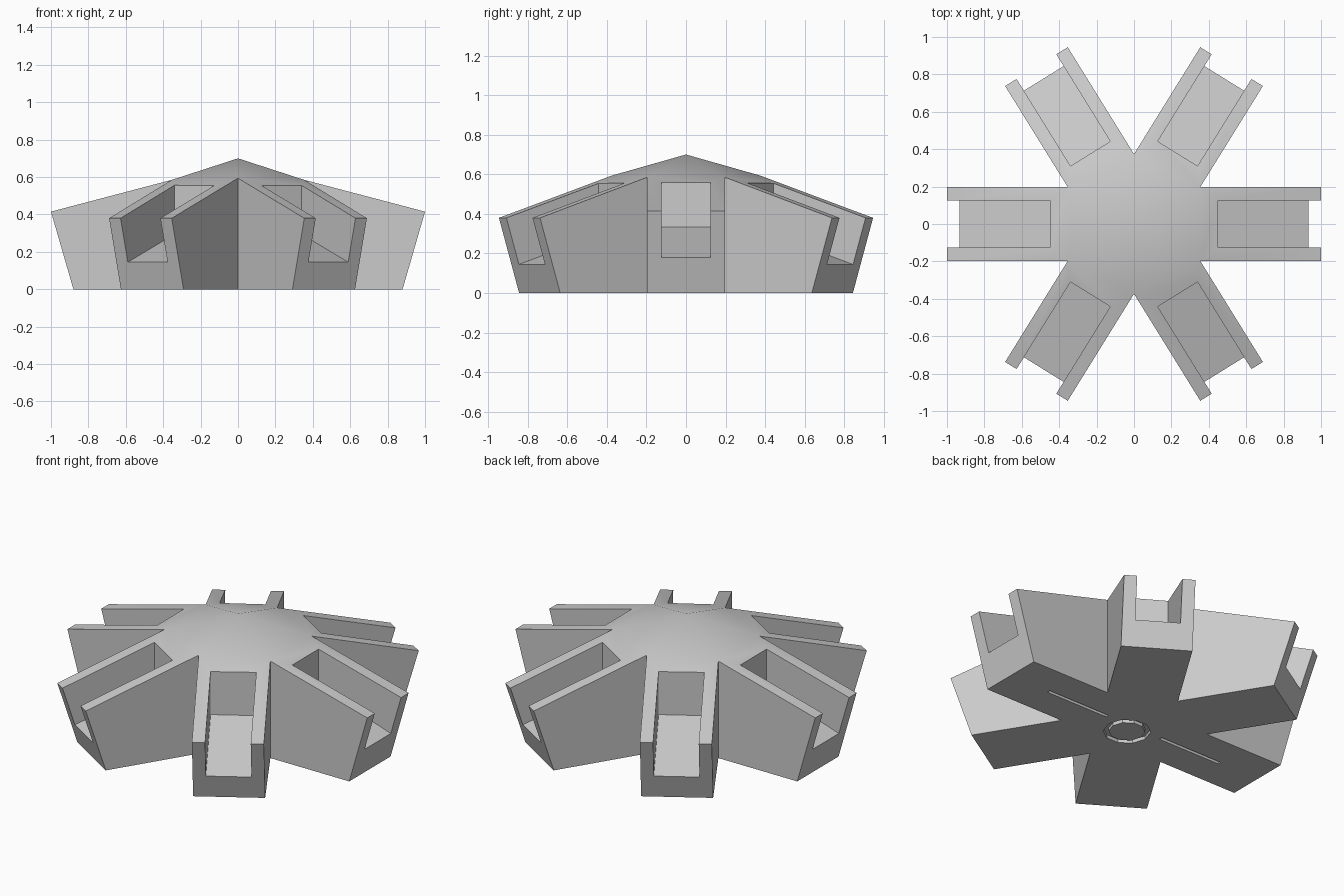
import bpy, bmesh
from math import radians, sin, cos, pi
from mathutils import Matrix, Vector

cube = bpy.data.objects.get("Cube")
if cube:
    bpy.data.objects.remove(cube, do_unlink=True)

grey = bpy.data.materials.new("plain_grey")
grey.use_nodes = True
grey.diffuse_color = (0.6, 0.6, 0.6, 1)
grey.node_tree.nodes["Principled BSDF"].inputs["Base Color"].default_value = grey.diffuse_color

HALF = 0.197        # arm half width
SLOT_HALF = 0.125
APEX = 0.70
# arm kinds: tip reach at top, reach at ground, tip height, slot start, slot floor in/out
LONG = dict(top=1.0, base=0.88, height=0.415, start=0.45, floor=(0.335, 0.18))
DIAG = dict(top=0.99, base=0.87, height=0.38, start=0.4425, floor=(0.295, 0.145))
A = 58.2
ARMS = [(0, LONG), (A, DIAG), (180 - A, DIAG), (180, LONG), (180 + A, DIAG), (360 - A, DIAG)]


def make_object(name, bm):
    bmesh.ops.recalc_face_normals(bm, faces=bm.faces)
    mesh = bpy.data.meshes.new(name)
    bm.to_mesh(mesh)
    bm.free()
    mesh.materials.append(grey)
    obj = bpy.data.objects.new(name, mesh)
    bpy.context.collection.objects.link(obj)
    return obj


def valley(a, b):
    """Inner corner where the side walls of two neighbouring arms meet."""
    mid, half = radians((a + b) / 2), radians((b - a) / 2)
    r = HALF / sin(half)
    x, y = r * cos(mid), r * sin(mid)
    return x, y, 0.594 if abs(x) < 0.01 else 0.585


# Star-shaped body: six arms around a shallow peaked roof
bm = bmesh.new()
apex = bm.verts.new((0, 0, APEX))
angles = [a for a, k in ARMS]
corners = []
for i, a in enumerate(angles):
    b = angles[(i + 1) % 6] + (360 if i == 5 else 0)
    x, y, z = valley(a, b)
    corners.append((bm.verts.new((x, y, 0)), bm.verts.new((x, y, z))))
ground = []
for i, (a, k) in enumerate(ARMS):
    turn = Matrix.Rotation(radians(a), 4, 'Z')
    r0, r1, l0, l1 = [bm.verts.new(turn @ Vector(p)) for p in (
        (k["base"], -HALF, 0), (k["top"], -HALF, k["height"]),
        (k["base"], HALF, 0), (k["top"], HALF, k["height"]))]
    (vr0, vr1), (vl0, vl1) = corners[i - 1], corners[i]
    for face in ((apex, vr1, vl1), (vr1, r1, l1, vl1), (r0, l0, l1, r1),
                 (vr0, r0, r1, vr1), (l0, vl0, vl1, l1)):
        bm.faces.new(face)
    ground += [r0, l0, vl0]
bm.faces.new(ground[::-1])
body = make_object("star_body", bm)


def prism(name, profile, half, angle):
    """Profile of (distance, height) points widened sideways, turned about z."""
    bm = bmesh.new()
    face = bm.faces.new([bm.verts.new((s, -half, z)) for s, z in profile])
    out = bmesh.ops.extrude_face_region(bm, geom=[face])
    moved = [v for v in out["geom"] if isinstance(v, bmesh.types.BMVert)]
    bmesh.ops.translate(bm, verts=moved, vec=(0, 2 * half, 0))
    bmesh.ops.rotate(bm, verts=bm.verts, matrix=Matrix.Rotation(radians(angle), 3, 'Z'))
    return make_object(name, bm)


cutters = []
# Open channels with a sloping floor in every arm
for a, k in ARMS:
    s, (zin, zout) = k["start"], k["floor"]
    lip = k["base"] + (k["top"] - k["base"]) * zout / k["height"]
    far = 1.2
    zfar = zin + (zout - zin) * (far - s) / (lip - s)
    cutters.append(prism("channel_cutter", [(s, zin), (far, zfar), (far, 1), (s, 1)], SLOT_HALF, a))

# Thin grooves under the two long arms
for a in (0, 180):
    cutters.append(prism("groove_cutter", [(0.19, -0.05), (0.61, -0.05), (0.61, 0.02), (0.19, 0.02)], 0.01, a))

# Ring groove under the centre
bm = bmesh.new()
rings = []
for r, z in ((0.13, -0.05), (0.13, 0.02), (0.1, 0.02), (0.1, -0.05)):
    rings.append([bm.verts.new((r * cos(i * pi / 5), r * sin(i * pi / 5) - 0.06, z)) for i in range(10)])
for j in range(4):
    p, q = rings[j - 1], rings[j]
    for i in range(10):
        bm.faces.new((p[i - 1], p[i], q[i], q[i - 1]))
cutters.append(make_object("ring_cutter", bm))

bpy.context.view_layer.objects.active = body
body.select_set(True)
for c in cutters:
    c.hide_render = True
    mod = body.modifiers.new("cut", 'BOOLEAN')
    mod.operation, mod.solver, mod.object = 'DIFFERENCE', 'EXACT', c
    bpy.ops.object.modifier_apply(modifier=mod.name)
for c in cutters:
    bpy.data.objects.remove(c, do_unlink=True)

# Roof shades smoothly, every other edge stays sharp
bpy.ops.object.shade_smooth_by_angle(angle=radians(30))
